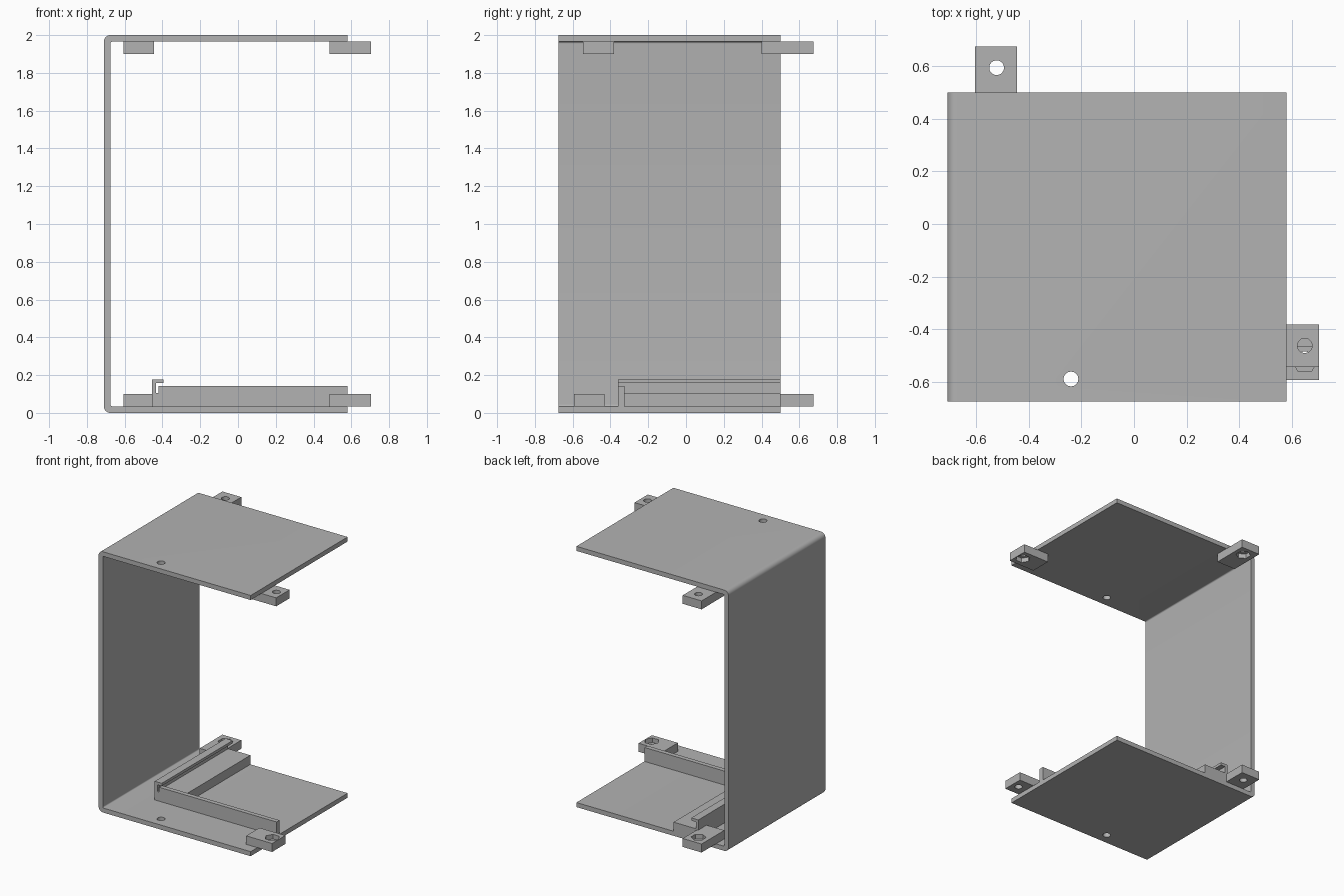
import bpy, bmesh, math
from mathutils import Vector

cube = bpy.data.objects.get("Cube")
if cube:
    bpy.data.objects.remove(cube, do_unlink=True)

# One grey for the whole model
grey = bpy.data.materials.new("light grey")
grey.use_nodes = True
colour = (0.45, 0.45, 0.45, 1)
grey.diffuse_color = colour
grey.node_tree.nodes["Principled BSDF"].inputs["Base Color"].default_value = colour

BACK, FRONT, RIM = 0.5, -0.675, 0.58
WALL, TOP = 0.035, 2.0


def finish(name, bm):
    bmesh.ops.recalc_face_normals(bm, faces=bm.faces)
    mesh = bpy.data.meshes.new(name)
    bm.to_mesh(mesh)
    bm.free()
    mesh.materials.append(grey)
    obj = bpy.data.objects.new(name, mesh)
    bpy.context.collection.objects.link(obj)
    return obj


def extrude_profile(name, points, y0, y1):
    """Extrude an (x, z) outline from y0 to y1."""
    bm = bmesh.new()
    face = bm.faces.new([bm.verts.new((x, y0, z)) for x, z in points])
    out = bmesh.ops.extrude_face_region(bm, geom=[face])
    verts = [v for v in out["geom"] if isinstance(v, bmesh.types.BMVert)]
    bmesh.ops.translate(bm, verts=verts, vec=(0, y1 - y0, 0))
    return finish(name, bm)


def box(name, x0, x1, y0, y1, z0, z1):
    return extrude_profile(name, [(x0, z0), (x1, z0), (x1, z1), (x0, z1)], y0, y1)


def drill(obj, x, y, z0, z1, radius, sides, turn=0):
    """Cut a vertical round or hexagonal hole."""
    bm = bmesh.new()
    bmesh.ops.create_cone(bm, cap_ends=True, segments=sides, radius1=radius,
                          radius2=radius, depth=z1 - z0)
    cutter = finish("hole_cutter", bm)
    cutter.location = (x, y, (z0 + z1) / 2)
    cutter.rotation_euler.z = turn
    cutter.hide_render = True
    mod = obj.modifiers.new("hole", "BOOLEAN")
    mod.operation, mod.solver, mod.object = "DIFFERENCE", "EXACT", cutter
    bpy.context.view_layer.objects.active = obj
    bpy.ops.object.modifier_apply(modifier=mod.name)
    bpy.data.objects.remove(cutter, do_unlink=True)


def arc(cx, cz, r, start, end, steps=8):
    return [(cx + r * math.cos(math.radians(start + (end - start) * i / steps)),
             cz + r * math.sin(math.radians(start + (end - start) * i / steps)))
            for i in range(steps + 1)]


# C-shaped shell with rounded bends and a screw hole in each plate
left, bend, inner = -0.71, 0.035, 0.01
ix, io = left + WALL + inner, WALL + inner
outline = [(RIM, TOP)] + arc(left + bend, TOP - bend, bend, 90, 180)
outline += arc(left + bend, bend, bend, 180, 270) + [(RIM, 0), (RIM, WALL)]
outline += arc(ix, io, inner, 270, 180) + arc(ix, TOP - io, inner, 180, 90)
outline += [(RIM, TOP - WALL)]
shell = extrude_profile("shell", outline, FRONT, BACK)
for z in (0, TOP):
    drill(shell, -0.24, -0.59, z - 0.1, z + 0.1, 0.028, 32)

# Mounting tabs: round through hole, hexagonal nut pocket facing inward
tabs = [("back_tab", -0.605, -0.445, 0.40, 0.675, -0.523, 0.595, math.pi / 2),
        ("side_tab", 0.485, 0.705, None, None, 0.65, None, 0)]
for level, upper, mid in (("lower", False, -0.513), ("upper", True, -0.463)):
    for name, x0, x1, y0, y1, hx, hy, turn in tabs:
        if y0 is None:
            y0, y1, hy = mid - 0.081, mid + 0.081, mid
        z0, z1 = (TOP - 0.1, TOP - WALL) if upper else (WALL, 0.1)
        tab = box(level + "_" + name, x0, x1, y0, y1, z0, z1)
        drill(tab, hx, hy, z0 - 0.1, z1 + 0.1, 0.028, 32)
        pocket = (z0 - 0.1, z0 + 0.035) if upper else (z1 - 0.035, z1 + 0.1)
        # cone vertices start on the y axis, so turn the hexagon with the tab
        drill(tab, hx, hy, *pocket, 0.053, 6, turn + math.pi / 2)

# Guide rail with a hooked lip and a low step beside it
rail = [(-0.455, WALL), (-0.245, WALL), (-0.245, 0.105), (-0.433, 0.105),
        (-0.433, 0.157), (-0.395, 0.157), (-0.395, 0.178), (-0.455, 0.178)]
extrude_profile("guide_rail", rail, -0.36, BACK)

# Low fence across the front of the floor
box("front_fence", -0.42, RIM, -0.36, -0.325, WALL, 0.142)

# Smooth bends and holes, keep the hard edges
bpy.ops.object.select_all(action="DESELECT")
for obj in bpy.context.scene.objects:
    if obj.type == "MESH":
        obj.select_set(True)
        bpy.context.view_layer.objects.active = obj
bpy.ops.object.shade_smooth_by_angle(angle=math.radians(30))
